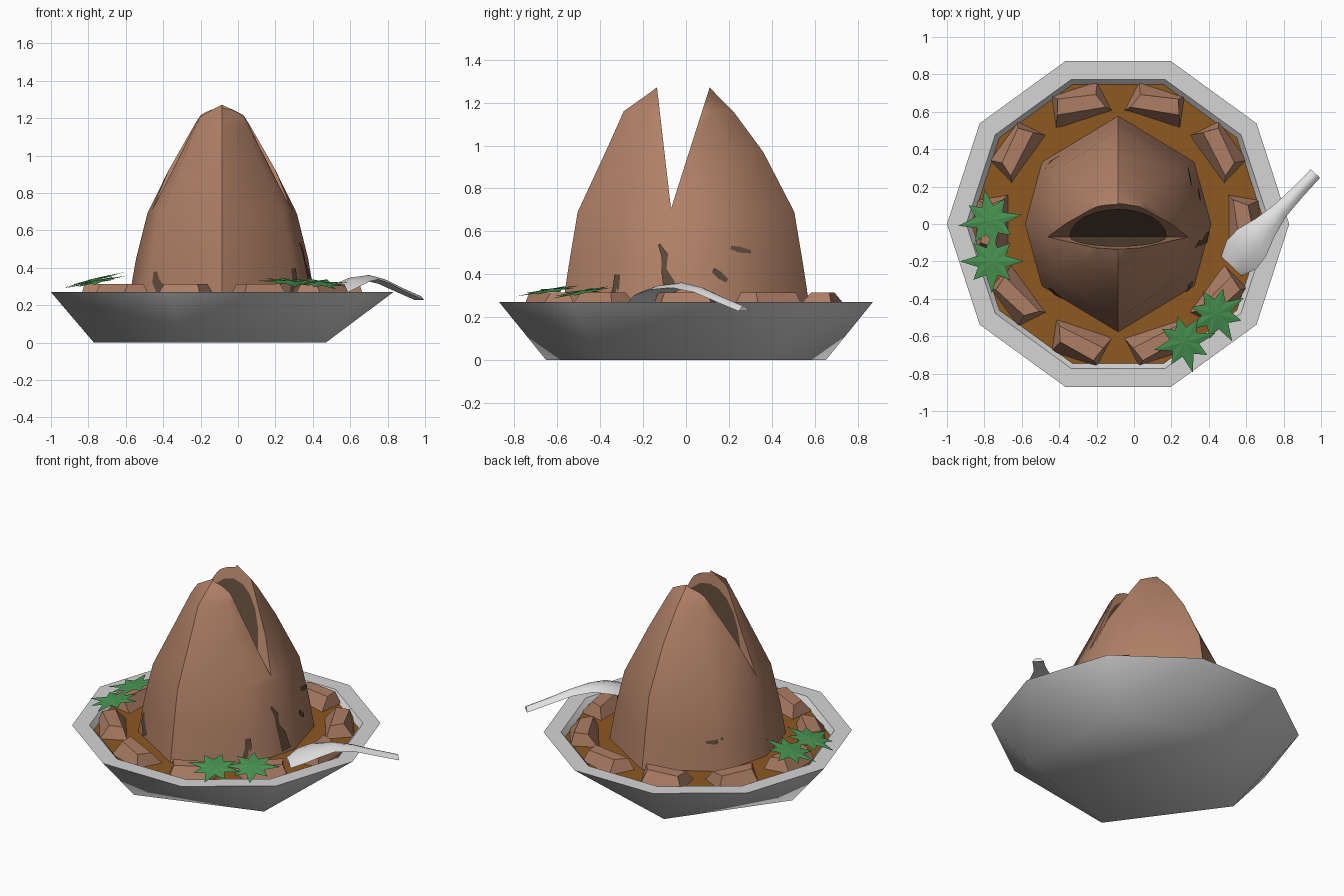
import bpy, bmesh, math
from math import sin, cos, radians
from mathutils import Vector, Matrix
from mathutils.bvhtree import BVHTree

if "Cube" in bpy.data.objects:
    bpy.data.objects.remove(bpy.data.objects["Cube"])

CX = -0.085  # bowl axis


def material(name, *rgb):
    m = bpy.data.materials.new(name)
    m.use_nodes = True
    m.diffuse_color = (*rgb, 1)
    m.node_tree.nodes["Principled BSDF"].inputs["Base Color"].default_value = (*rgb, 1)
    return m


GREY = material("pale grey", 0.66, 0.66, 0.66)
STEEL = material("spoon silver", 0.75, 0.75, 0.76)
BROWN = material("mashed brown", 0.44, 0.22, 0.135)
CHUNK = material("chunk brown", 0.42, 0.21, 0.13)
SAUCE = material("sauce orange brown", 0.27, 0.1, 0.016)
DARK = material("dark brown", 0.11, 0.066, 0.04)
GREEN = material("leaf green", 0.065, 0.3, 0.085)


def build(name, verts, faces, mat, smooth=None, fix=True):
    mesh = bpy.data.meshes.new(name)
    mesh.from_pydata([tuple(v) for v in verts], [], faces)
    if fix:
        bm = bmesh.new()
        bm.from_mesh(mesh)
        bmesh.ops.recalc_face_normals(bm, faces=bm.faces[:])
        bm.to_mesh(mesh)
        bm.free()
    mesh.materials.append(mat)
    ob = bpy.data.objects.new(name, mesh)
    bpy.context.collection.objects.link(ob)
    if smooth:
        shade(ob, smooth)
    return ob


def shade(ob, angle):
    bpy.ops.object.select_all(action='DESELECT')
    ob.select_set(True)
    bpy.context.view_layer.objects.active = ob
    bpy.ops.object.shade_smooth_by_angle(angle=radians(angle))


def ring(n, r, z, start=0):
    return [(CX + r * cos(start + math.tau * i / n), r * sin(start + math.tau * i / n), z)
            for i in range(n)]


def bridge(n, rows, closed=True):
    return [(a * n + i, a * n + (i + 1) % n, (a + 1) * n + (i + 1) % n, (a + 1) * n + i)
            for a in range(rows - 1) for i in range(n if closed else n - 1)]


# Bowl: ten-sided rim tapering to a five-sided foot
rim = ring(10, 0.915, 0.27) + ring(10, 0.812, 0.27) + ring(10, 0.75, 0.2)
foot = ring(5, 0.685, 0, radians(36))
faces = bridge(10, 3) + [tuple(range(20, 30)), tuple(range(30, 35))]
for k in range(5):
    f, nxt, odd = 30 + k, 30 + (k + 1) % 5, 2 * k + 1
    after, prev = (odd + 1) % 10, odd - 1
    faces += [(f, odd, prev), (f, after, odd), (f, nxt, after)]
build("bowl", rim + foot, faces, GREY, 40)

# Sauce
build("sauce", ring(10, 0.785, 0.24), [tuple(range(10))], SAUCE)

# Mound: eight-sided rings of (height, x radius, front radius, back radius)
profile = [(0.22, 0.5, 0.58, 0.58), (0.45, 0.46, 0.545, 0.545), (0.69, 0.4, 0.505, 0.505),
           (0.97, 0.262, 0.375, 0.36), (1.16, 0.168, 0.29, 0.22),
           (1.245, 0.125, 0.17, 0.135), (1.272, 0.02, 0.135, 0.11)]
angles = [0, 35, 90, 145, 180, 215, 270, 325]
verts = [(CX + rx * cos(radians(a)), (yb if a < 180 else yf) * sin(radians(a)), z)
         for z, rx, yf, yb in profile for a in angles]
n = len(angles)
last = n * (len(profile) - 1)
mound = build("mound", verts, bridge(n, len(profile))
              + [tuple(range(n)), tuple(range(last, last + n))], BROWN)
surface = BVHTree.FromPolygons([Vector(v) for v in verts], bridge(n, len(profile)))

# Cleft: V-shaped cut through the top
NOTCH = Vector((CX, -0.07, 0.705))
FRONT, BACK = Vector((CX, -0.135, 1.27)), Vector((CX, 0.11, 1.27))
tri = [NOTCH, NOTCH + 1.3 * (FRONT - NOTCH), NOTCH + 1.3 * (BACK - NOTCH)]
cutter = build("cleft_cutter", [p + Vector((s, 0, 0)) for s in (-1, 1) for p in tri],
               bridge(3, 2) + [(0, 1, 2), (3, 4, 5)], BROWN)
cutter.hide_render = True
mod = mound.modifiers.new("cleft", 'BOOLEAN')
mod.operation, mod.object, mod.solver = 'DIFFERENCE', cutter, 'EXACT'
bpy.context.view_layer.objects.active = mound
bpy.ops.object.modifier_apply(modifier=mod.name)
bpy.data.objects.remove(cutter)
shade(mound, 48)

# Dark arches on both walls of the cleft
for name, tip, side in (("front", FRONT, 1), ("back", BACK, -1)):
    wall = tip - NOTCH
    out = Vector((0, wall.z, -wall.y)).normalized() * side * 0.005
    arch = [NOTCH + wall * (0.04 + 0.82 * sin(math.pi * i / 12)) + out
            + Vector((0.26 * cos(math.pi * i / 12), 0, 0)) for i in range(13)]
    order = tuple(range(13)) if side < 0 else tuple(reversed(range(13)))
    build(name + "_cleft_arch", arch, [order], DARK, fix=False)


# Cracks laid on the mound, as paths of (azimuth, height, half width)
def crack(name, path):
    pts = []
    for i, (a, z, w) in enumerate(path):
        p, q = path[max(i - 1, 0)], path[min(i + 1, len(path) - 1)]
        d = Vector((radians(q[0] - p[0]) * 0.5, q[1] - p[1])).normalized()
        for s in (w, -w):
            az, h = radians(a) - d.y * s / 0.5, z + d.x * s
            ray = Vector((cos(az), sin(az), 0))
            hit, nor, _, _ = surface.ray_cast(Vector((CX, 0, h)) + ray * 2, -ray)
            pts.append(hit + ray * 0.007)
    build(name, pts, [(2 * i, 2 * i + 2, 2 * i + 3, 2 * i + 1)
                      for i in range(len(path) - 1)], DARK)


crack("long_crack", [(-17, 0.54, 0.006), (-13, 0.49, 0.018), (-13, 0.42, 0.014),
                     (-10, 0.36, 0.03), (-8, 0.26, 0.035)])
crack("low_crack", [(-40, 0.4, 0.018), (-40, 0.34, 0.02), (-44, 0.26, 0.01)])
crack("slanted_crack", [(16, 0.42, 0.012), (20, 0.395, 0.018), (24, 0.37, 0.01)])
crack("high_crack", [(28, 0.525, 0.008), (33, 0.515, 0.014), (39, 0.505, 0.008)])
crack("front_crack", [(224, 0.38, 0.01), (225, 0.33, 0.022), (231, 0.26, 0.03)])
crack("rear_crack", [(131, 0.42, 0.008), (137, 0.42, 0.014), (143, 0.44, 0.008)])

# Chunks around the mound: (radius, half width, height) corners, mirrored sideways
corner = [(0.585, 0.16, 0.23), (0.76, 0.13, 0.23), (0.715, 0.1, 0.315), (0.635, 0.13, 0.315)]
for k in range(10):
    turn = Matrix.Translation((CX, 0, 0)) @ Matrix.Rotation(radians(36 * k), 4, 'Z')
    skew = 0.02 if k % 2 else -0.02
    pts = [turn @ Vector((r + s * (skew if z > 0.3 else 0), s * w, z))
           for s in (-1, 1) for r, w, z in corner]
    build("chunk_%d" % (k + 1), pts, bridge(4, 2) + [(0, 1, 2, 3), (4, 5, 6, 7)], CHUNK)


# Jagged leaves: centre, heading and slope along x and y
def leaf(name, x, y, z, heading, sx, sy):
    pts = [(x, y, z + 0.008)]
    for i in range(16):
        r = 0.08 if i % 2 else (0.17 if i in (0, 4, 12) else 0.14)
        a = radians(heading) + math.tau * i / 16
        dx, dy = r * cos(a), r * sin(a)
        pts.append((x + dx, y + dy, z + sx * dx + sy * dy))
    build(name, pts, [(0, i + 1, (i + 1) % 16 + 1) for i in range(16)], GREEN, fix=False)


leaf("left_leaf_rear", -0.77, 0.02, 0.335, 100, 0.25, 0.05)
leaf("left_leaf_front", -0.76, -0.2, 0.325, -90, 0.2, 0.08)
leaf("right_leaf_rear", 0.44, -0.48, 0.318, -60, -0.08, 0.17)
leaf("right_leaf_front", 0.27, -0.63, 0.325, -75, -0.08, 0.15)

# Spoon: upturned ribbon of (x, y, z, half width) with a raised middle
path = [(0.52, -0.225, 0.275, 0.075), (0.575, -0.165, 0.315, 0.11), (0.63, -0.1, 0.34, 0.105),
        (0.7, -0.02, 0.35, 0.07), (0.78, 0.07, 0.328, 0.045),
        (0.88, 0.175, 0.28, 0.036), (0.97, 0.27, 0.24, 0.034)]
across = Vector((-0.72, 0.69, 0))
pts = []
for x, y, z, w in path:
    for u, h in ((-1, -0.012), (-0.5, 0.006), (0, 0.012), (0.5, 0.006), (1, -0.012), (0, -0.012)):
        pts.append(Vector((x, y, z + h)) + across * w * u)
end = 6 * (len(path) - 1)
build("spoon", pts, bridge(6, len(path)) + [tuple(range(6)), tuple(range(end, end + 6))], STEEL, 50)
